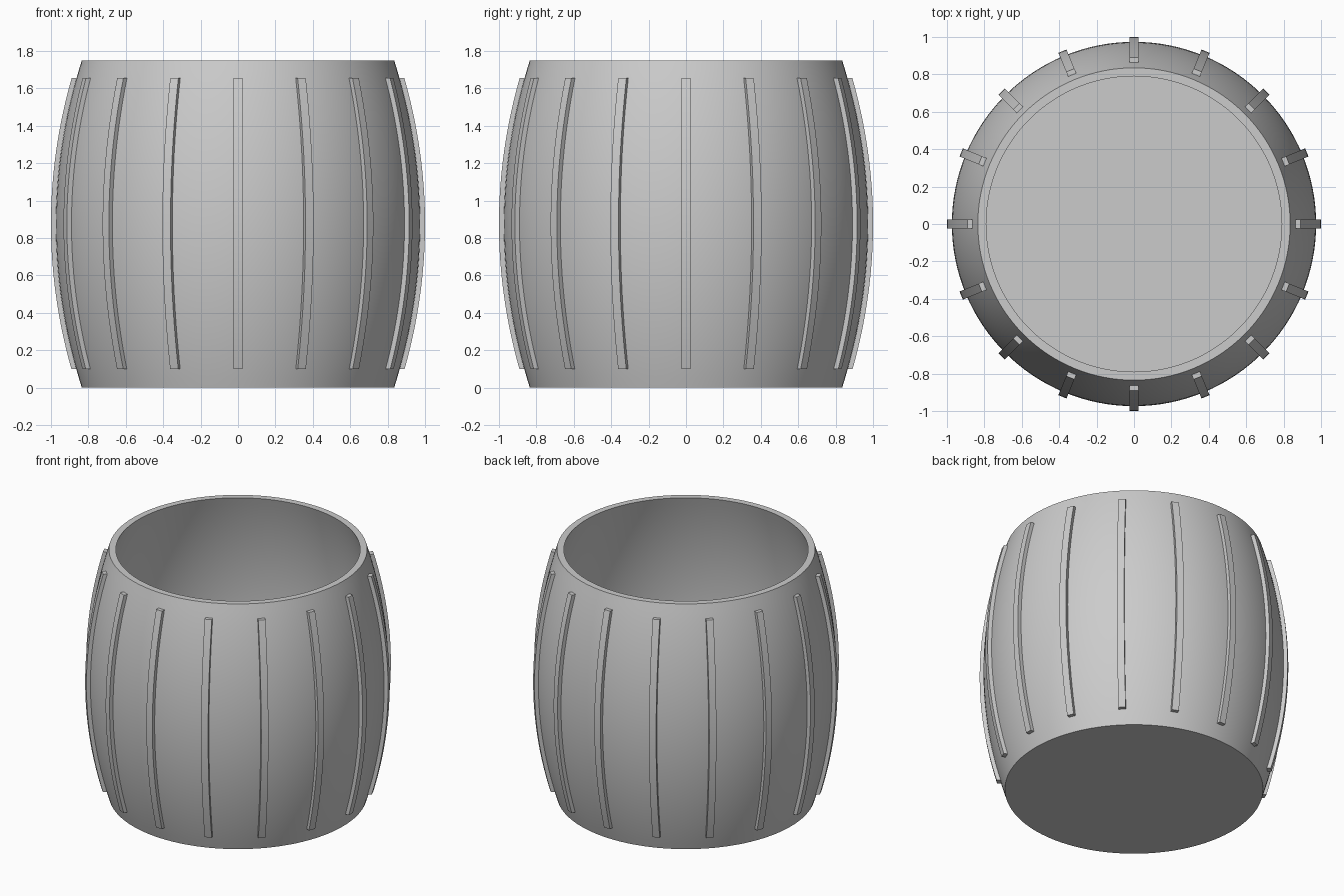
import bpy, bmesh, math
from mathutils import Matrix, Vector

HEIGHT, R_END, R_MID = 1.75, 0.835, 0.974
WALL, SEGMENTS, RIBS = 0.045, 128, 16

cube = bpy.data.objects.get("Cube")
if cube:
    bpy.data.objects.remove(cube)

grey = bpy.data.materials.new("plain grey")
grey.use_nodes = True
colour = (0.6, 0.6, 0.6, 1)
grey.diffuse_color = colour
grey.node_tree.nodes["Principled BSDF"].inputs["Base Color"].default_value = colour


def radius(z):
    """Outer radius of the bulging wall at height z."""
    t = 2 * z / HEIGHT - 1
    return R_MID - (R_MID - R_END) * t * t


def heights(low, high, steps):
    return [low + (high - low) * i / steps for i in range(steps + 1)]


def finish(bm, name):
    bmesh.ops.recalc_face_normals(bm, faces=bm.faces)
    mesh = bpy.data.meshes.new(name)
    bm.to_mesh(mesh)
    bm.free()
    mesh.materials.append(grey)
    obj = bpy.data.objects.new(name, mesh)
    bpy.context.collection.objects.link(obj)
    bpy.ops.object.select_all(action="DESELECT")
    obj.select_set(True)
    bpy.context.view_layer.objects.active = obj
    bpy.ops.object.shade_smooth_by_angle(angle=math.radians(30))
    return obj


# Open barrel: outer wall, rim, inner wall and floor as one turned profile
profile = [(0, 0)] + [(radius(z), z) for z in heights(0, HEIGHT, 32)]
profile += [(radius(z) - WALL, z) for z in heights(HEIGHT, WALL, 32)] + [(0, WALL)]
bm = bmesh.new()
verts = [bm.verts.new((r, 0, z)) for r, z in profile]
edges = [bm.edges.new(pair) for pair in zip(verts, verts[1:])]
bmesh.ops.spin(bm, geom=verts + edges, cent=(0, 0, 0), axis=(0, 0, 1),
               angle=math.tau, steps=SEGMENTS, use_duplicate=False)
bmesh.ops.remove_doubles(bm, verts=bm.verts, dist=0.0001)
finish(bm, "barrel_body")

# Curved rib: a square section swept up the wall, sunk slightly into it
def build_rib(index):
    bm = bmesh.new()
    turn = Matrix.Rotation(math.tau * index / RIBS, 4, "Z")
    half, rings = 0.0235, []
    for z in heights(0.1, 1.655, 32):
        inner, outer = radius(z) - 0.02, radius(z) + 0.026
        corners = [(inner, -half), (outer, -half), (outer, half), (inner, half)]
        rings.append([bm.verts.new(turn @ Vector((x, y, z))) for x, y in corners])
    for a, b in zip(rings, rings[1:]):
        for i in range(4):
            j = (i + 1) % 4
            bm.faces.new((a[i], a[j], b[j], b[i]))
    bm.faces.new(rings[0])
    bm.faces.new(rings[-1])
    finish(bm, f"rib_{index + 1}")


for index in range(RIBS):
    build_rib(index)
